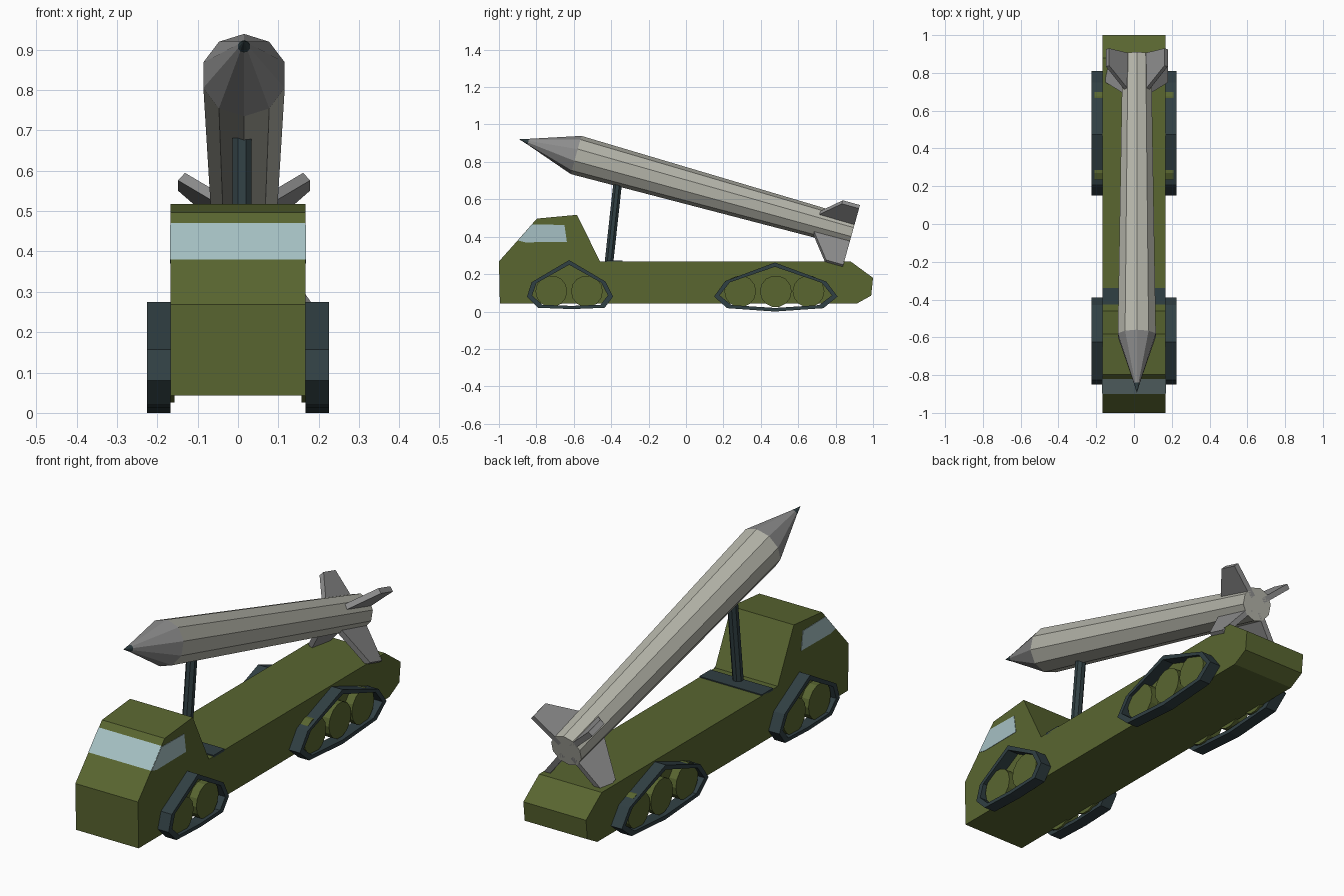
import bpy, bmesh, math
from mathutils import Vector

if "Cube" in bpy.data.objects:
    bpy.data.objects.remove(bpy.data.objects["Cube"])


def material(name, col):
    m = bpy.data.materials.new(name)
    m.diffuse_color = (*col, 1)
    m.use_nodes = True
    m.node_tree.nodes["Principled BSDF"].inputs["Base Color"].default_value = m.diffuse_color
    return m


GREEN = material("army green", (0.10, 0.132, 0.03))
RUBBER = material("dark slate", (0.03, 0.05, 0.056))
GLASS = material("pale blue glass", (0.38, 0.53, 0.55))
PALE = material("pale grey", (0.46, 0.46, 0.40))
GREY = material("mid grey", (0.27, 0.27, 0.27))


def finish(name, bm, *mats):
    bmesh.ops.recalc_face_normals(bm, faces=bm.faces)
    me = bpy.data.meshes.new(name)
    bm.to_mesh(me)
    bm.free()
    for m in mats:
        me.materials.append(m)
    ob = bpy.data.objects.new(name, me)
    bpy.context.collection.objects.link(ob)
    return ob


def skin(bm, a, b):
    """Bridge two closed loops of vertices with quads."""
    n = len(a)
    return [bm.faces.new((a[i], a[(i + 1) % n], b[(i + 1) % n], b[i])) for i in range(n)]


def prism(name, profile, x0, x1, *mats, paint=()):
    """Extrude a side profile (y, z) across x; paint lists edges using the second material."""
    bm = bmesh.new()
    a, b = ([bm.verts.new((x, y, z)) for y, z in profile] for x in (x0, x1))
    sides = skin(bm, a, b)
    for i in paint:
        sides[i].material_index = 1
    bm.faces.new(a)
    bm.faces.new(b)
    return finish(name, bm, *mats)


def circle(y, z, r, n=14):
    return [(y + r * math.cos(2 * math.pi * i / n), z + r * math.sin(2 * math.pi * i / n))
            for i in range(n)]


def lathe(name, origin, axis, side, rings, n, mat):
    """Faceted tube along an axis; rings are (distance, radius)."""
    axis, side = Vector(axis).normalized(), Vector(side)
    up = axis.cross(side).normalized()
    bm = bmesh.new()
    loops = []
    for d, r in rings:
        loops.append([bm.verts.new(Vector(origin) + axis * d + r * (
            side * math.cos(2 * math.pi * (i + 0.5) / n) + up * math.sin(2 * math.pi * (i + 0.5) / n)))
            for i in range(n)])
    for a, b in zip(loops, loops[1:]):
        skin(bm, a, b)
    bm.faces.new(loops[0])
    bm.faces.new(loops[-1])
    return finish(name, bm, mat)


# Truck hull with cab; the windscreen is a band on the sloping front
W = 0.167
hull = [(-0.995, 0.043), (-1.0, 0.268), (-0.90, 0.38), (-0.821, 0.47), (-0.797, 0.497),
        (-0.583, 0.517), (-0.46, 0.268), (0.88, 0.268), (1.0, 0.18), (0.99, 0.085), (0.914, 0.043)]
prism("truck_hull", hull, -W, W, GREEN, GLASS, paint=[2])

# Side windows and the strip under the strut
side_window = [(-0.898, 0.38), (-0.823, 0.466), (-0.65, 0.463), (-0.637, 0.372), (-0.86, 0.37)]
for s, tag in ((1, "right"), (-1, "left")):
    prism("side_window_" + tag, side_window, s * (W - 0.002), s * (W + 0.002), GLASS)
prism("strut_base", [(-0.425, 0.262), (-0.425, 0.273), (-0.34, 0.273), (-0.34, 0.262)],
      -W, W, RUBBER)


# Tracks (hollow belts) and wheels
def track(name, outer, scale_y, s):
    ys = [p[0] for p in outer]
    cy = (min(ys) + max(ys)) / 2
    inner = [(cy + (y - cy) * scale_y, 0.12 + (z - 0.12) * 0.84) for y, z in outer]
    bm = bmesh.new()
    o0, o1, i0, i1 = ([bm.verts.new((s * x, y, z)) for y, z in pts] for pts, x in
                      ((outer, W), (outer, 0.225), (inner, W), (inner, 0.225)))
    for a, b in ((o0, o1), (o1, i1), (i1, i0), (i0, o0)):
        skin(bm, a, b)
    finish(name, bm, RUBBER)


front_belt = [(-0.85, 0.08), (-0.825, 0.157), (-0.625, 0.275), (-0.43, 0.16),
              (-0.39, 0.08), (-0.435, 0.02), (-0.61, 0.013), (-0.79, 0.02)]
rear_belt = [(0.15, 0.08), (0.21, 0.163), (0.475, 0.262), (0.75, 0.16),
             (0.81, 0.08), (0.735, 0.018), (0.475, 0.0), (0.22, 0.018)]
for s, tag in ((1, "right"), (-1, "left")):
    track("front_track_" + tag, front_belt, 0.88, s)
    track("rear_track_" + tag, rear_belt, 0.91, s)
    for k, y in enumerate((-0.72, -0.53, 0.29, 0.48, 0.655)):
        prism(f"wheel_{tag}_{k + 1}", circle(y, 0.108, 0.085), s * (W - 0.01), s * 0.208, GREEN)

# Support strut
CX = 0.015
lathe("support_strut", (CX - 0.005, -0.412, 0.26), (0, 0.047, 0.43), (1, 0, 0),
      [(0, 0.025), (0.44, 0.025)], 8, RUBBER)

# Rocket: body, nose and dark tip along one tilted axis
TAIL = Vector((CX, 0.89, 0.425))
AX = Vector((0, -1.478, 0.412)).normalized()
UP = Vector((0, -AX.z * -1, -AX.y))
L = 1.534
X = (1, 0, 0)
lathe("rocket_body", TAIL, AX, X, [(0, 0.08), (L, 0.106)], 10, PALE)
lathe("rocket_nose", TAIL, AX, X, [(L, 0.106), (L + 0.265, 0.016)], 10, GREY)
lathe("rocket_tip", TAIL, AX, X, [(L + 0.265, 0.016), (L + 0.315, 0.001)], 10, RUBBER)

# Four swept tail fins
for side in (1, -1):
    for lift, tag in ((0.14, "upper"), (-0.19, "lower")):
        tip = Vector((side * 0.155, 0, 0)) + UP * lift
        out = tip.normalized()
        thick = AX.cross(out).normalized() * 0.013
        outline = [(0.0, 0.04), (0.21, 0.06), (0.095, tip.length), (0.0, tip.length)]
        bm = bmesh.new()
        a, b = ([bm.verts.new(TAIL + AX * d + out * r + thick * t) for d, r in outline]
                for t in (1, -1))
        skin(bm, a, b)
        bm.faces.new(a)
        bm.faces.new(b)
        finish(f"fin_{tag}_{'right' if side > 0 else 'left'}", bm, GREY)
